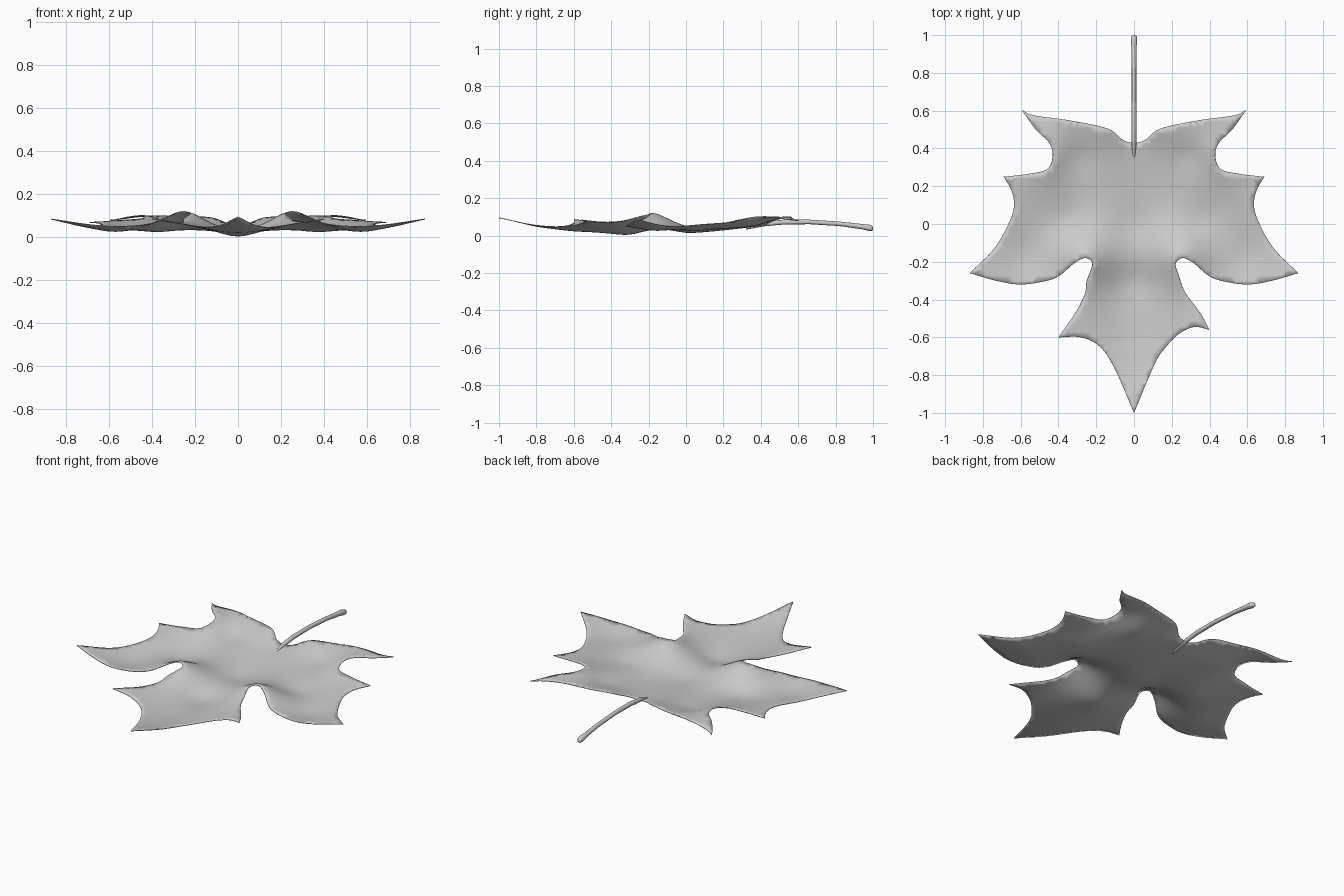
import bpy, bmesh, math
from mathutils import Vector
from mathutils.geometry import delaunay_2d_cdt

if "Cube" in bpy.data.objects:
    bpy.data.objects.remove(bpy.data.objects["Cube"])

leaf_grey = bpy.data.materials.new("leaf_grey")
leaf_grey.use_nodes = True
colour = (0.6, 0.6, 0.6, 1)
leaf_grey.diffuse_color = colour
leaf_grey.node_tree.nodes["Principled BSDF"].inputs["Base Color"].default_value = colour

# Leaf margin in hundredths: one arc per pair of neighbouring pointed tips
tip = (0, -100)
front_right = [tip, (11, -74), (17, -65), (24, -58), (32, -54.5), (40, -56)]
notch_right = [(40, -56), (35, -47), (27, -36), (24, -28)]
front_left = [tip, (10, -77), (18, -65), (28, -60), (40, -60)]
notch_left = [(40, -60), (31, -47), (26, -37), (25, -30)]
side_lobe = [(22, -21), (26, -18), (32, -21), (39, -27), (46, -30),
             (60, -32), (73, -30), (87, -26)]
side_edge = [(87, -26), (74, -13), (66, 1), (63.5, 10), (65, 18), (69, 25)]
rear_notch = [(69, 25), (56, 26.5), (46, 29), (43, 36), (45, 43), (52, 50), (59.5, 60.5)]
rear_edge = [(59.5, 60.5), (53, 57.5), (35, 55), (14, 50.5), (6, 44.5), (1.5, 43)]

# Heights in hundredths: low along the veins, raised at notches and tips
heights = [(0, 43, 6), (0, 20, 3), (0, 0, 1.7), (0, -30, 0.7), (0, -60, 2.5),
           (0, -80, 5), (0, -100, 9.5), (12, -30, 4), (25, -18, 12), (25, -35, 7.5),
           (40, -58, 8.5), (15, -65, 4.5), (40, -25, 6.5), (60, -31, 5), (87, -26, 8.5),
           (58, -17, 2.8), (36, 2, 2.8), (18, 10, 3.5), (65, 8, 6), (69, 25, 7),
           (44, 36, 10), (30, 36, 5.5), (59, 60, 8), (38, 55, 10), (14, 49, 9),
           (16, 26, 4.2)]


def smooth_arc(points, steps=6):
    """Catmull-Rom curve through points, with sharp ends."""
    pts = [Vector(p) / 100 for p in points]
    pts = [2 * pts[0] - pts[1]] + pts + [2 * pts[-1] - pts[-2]]
    out = []
    for a, b, c, d in zip(pts, pts[1:], pts[2:], pts[3:]):
        for i in range(steps):
            t = i / steps
            out.append(b + t / 2 * ((c - a) + t * ((2 * a - 5 * b + 4 * c - d)
                                                   + t * (3 * b - a - 3 * c + d))))
    return out


def half_margin(front, notch):
    arcs = (front, notch + side_lobe, side_edge, rear_notch, rear_edge)
    return [p for arc in arcs for p in smooth_arc(arc)]


def solve(matrix, rhs):
    """Gaussian elimination with pivoting."""
    rows = [row + [value] for row, value in zip(matrix, rhs)]
    n = len(rows)
    for i in range(n):
        pivot = max(range(i, n), key=lambda r: abs(rows[r][i]))
        rows[i], rows[pivot] = rows[pivot], rows[i]
        for r in range(n):
            if r != i:
                factor = rows[r][i] / rows[i][i]
                rows[r] = [u - factor * v for u, v in zip(rows[r], rows[i])]
    return [row[n] / row[i] for i, row in enumerate(rows)]


def kernel(p, q):
    """Smooth distance to a control point and its mirror image."""
    return sum(math.sqrt((p.x - s * q.x) ** 2 + (p.y - q.y) ** 2 + 0.003) for s in (1, -1))


anchors = [Vector((x, y)) / 100 for x, y, z in heights]
weights = solve([[kernel(p, q) for q in anchors] for p in anchors],
                [z / 100 for x, y, z in heights])


def leaf_height(p):
    return sum(w * kernel(p, q) for w, q in zip(weights, anchors))


# Leaf blade: margin filled with an even grid, then lifted to its height
right = half_margin(front_right, notch_right)
left = half_margin(front_left, notch_left)
margin = right + [Vector((-p.x, p.y)) for p in reversed(left[1:])]
cell = 0.03
grid = [Vector((i * cell, j * cell)) for i in range(-30, 31) for j in range(-34, 22)]
grid = [g for g in grid if min((g - m).length for m in margin) > cell * 0.5]
count = len(margin)
edges = [(i, (i + 1) % count) for i in range(count)]
points, _, faces, *_ = delaunay_2d_cdt(margin + grid, edges, [list(range(count))], 1, 1e-5)

blade_mesh = bpy.data.meshes.new("leaf_blade")
blade_mesh.from_pydata([(p.x, p.y, leaf_height(p)) for p in points], [], faces)
bm = bmesh.new()
bm.from_mesh(blade_mesh)
bmesh.ops.delete(bm, geom=[v for v in bm.verts if not v.link_faces], context='VERTS')
for face in bm.faces:
    face.normal_update()
    if face.normal.z < 0:
        face.normal_flip()
bm.to_mesh(blade_mesh)
bm.free()
blade_mesh.materials.append(leaf_grey)
blade = bpy.data.objects.new("leaf_blade", blade_mesh)
bpy.context.collection.objects.link(blade)
thickness = blade.modifiers.new("thickness", 'SOLIDIFY')
thickness.thickness = 0.004
thickness.offset = 0

# Stem: arched tube, flattened into the blade and swollen at its end
path = [(0.32, 0.035, 0.003), (0.42, 0.062, 0.012), (0.52, 0.072, 0.013),
        (0.66, 0.073, 0.012), (0.82, 0.063, 0.012), (0.94, 0.048, 0.014),
        (0.98, 0.041, 0.017), (0.995, 0.038, 0.014), (1.0, 0.037, 0.006)]
sides = 12
bm = bmesh.new()
rings = []
for y, z, r in path:
    angles = [math.tau * k / sides for k in range(sides)]
    rings.append([bm.verts.new((r * math.cos(a), y, z + r * math.sin(a))) for a in angles])
for a, b in zip(rings, rings[1:]):
    for k in range(sides):
        n = (k + 1) % sides
        bm.faces.new((a[k], a[n], b[n], b[k]))
bm.faces.new(rings[0])
bm.faces.new(rings[-1])
bmesh.ops.recalc_face_normals(bm, faces=bm.faces)
stem_mesh = bpy.data.meshes.new("leaf_stem")
bm.to_mesh(stem_mesh)
bm.free()
stem_mesh.materials.append(leaf_grey)
stem = bpy.data.objects.new("leaf_stem", stem_mesh)
bpy.context.collection.objects.link(stem)

# Smooth shading with sharp rims
for part in (blade, stem):
    part.select_set(True)
bpy.context.view_layer.objects.active = blade
bpy.ops.object.shade_smooth_by_angle(angle=math.radians(50))
